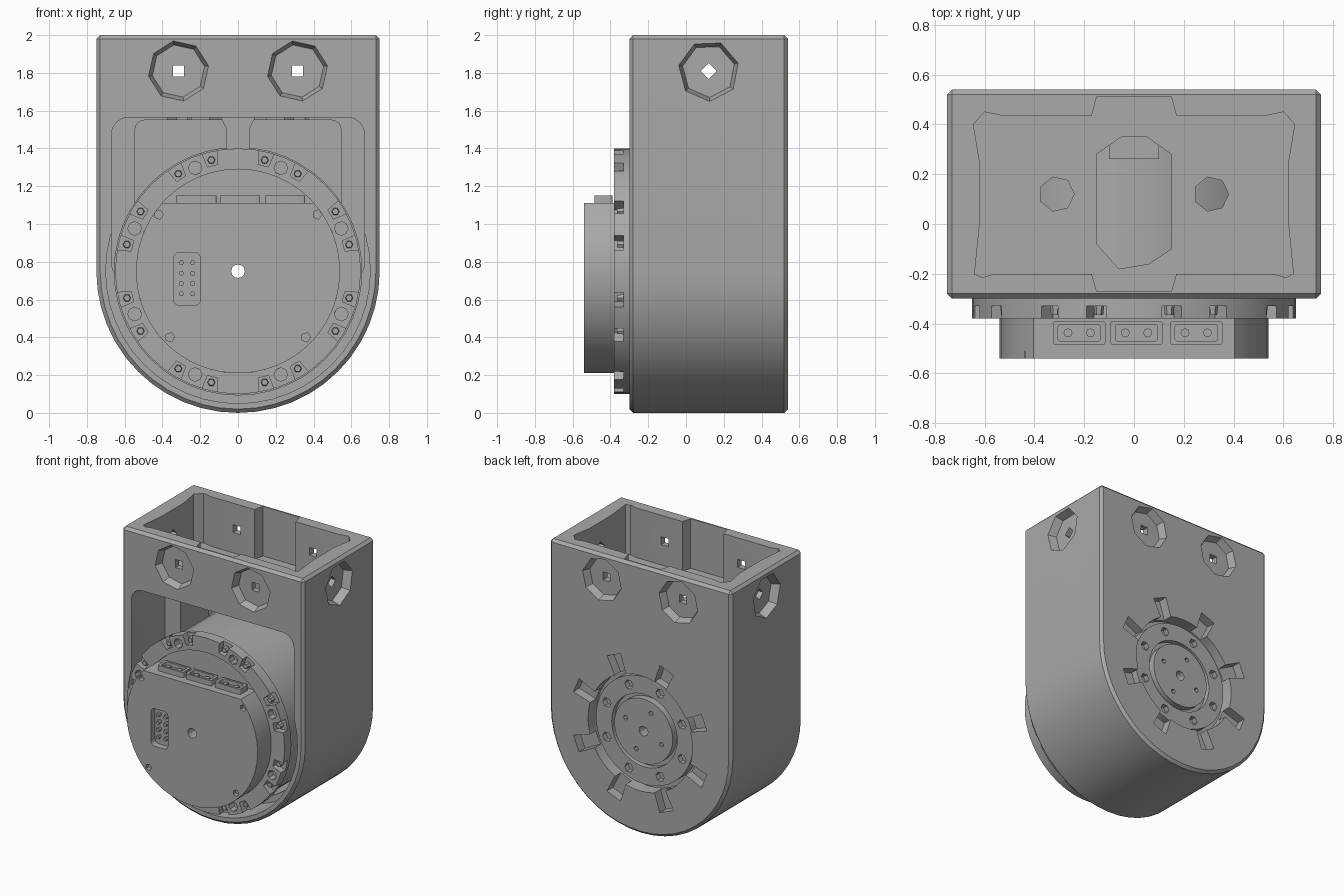
import bpy, bmesh
from math import sin, cos, pi, radians

cube = bpy.data.objects.get("Cube")
if cube:
    bpy.data.objects.remove(cube, do_unlink=True)

grey = bpy.data.materials.new("plain_grey")
grey.use_nodes = True
grey.diffuse_color = (0.4, 0.4, 0.4, 1)
grey.node_tree.nodes["Principled BSDF"].inputs["Base Color"].default_value = grey.diffuse_color

CZ = 0.75                      # height of the motor axis
GROUPS = [radians(22.5 + 45 * k) for k in range(8)]


def arc(r, a0, a1, n, cx=0.0, cy=0.0):
    return [(cx + r * cos(radians(a0 + (a1 - a0) * i / n)),
             cy + r * sin(radians(a0 + (a1 - a0) * i / n))) for i in range(n + 1)]


def disc(r, cx=0.0, cy=CZ, n=48, turn=0):
    return arc(r, turn, turn + 360, n, cx, cy)[:-1]


def polar(r, a):
    return r * cos(a), CZ + r * sin(a)


def rounded(x0, x1, y0, y1, r):
    return (arc(r, 0, 90, 4, x1 - r, y1 - r) + arc(r, 90, 180, 4, x0 + r, y1 - r)
            + arc(r, 180, 270, 4, x0 + r, y0 + r) + arc(r, 270, 360, 4, x1 - r, y0 + r))


def wedge(r0, r1, w0, w1, a):
    """Radial four-sided outline around the motor axis."""
    return [(r * cos(a) - t * sin(a), CZ + r * sin(a) + t * cos(a))
            for r, t in ((r0, -w0), (r1, -w1), (r1, w1), (r0, w0))]


def prism(pts, axis, lo, hi, taper=1.0):
    return pts, axis, lo, hi, taper


def solid(name, *prisms):
    """One object made of outlines extruded along an axis."""
    bm = bmesh.new()
    for pts, axis, lo, hi, taper in prisms:
        cx = sum(p[0] for p in pts) / len(pts)
        cy = sum(p[1] for p in pts) / len(pts)
        rows = []
        for h, s in ((lo, 1.0), (hi, taper)):
            row = []
            for p, q in pts:
                p, q = cx + (p - cx) * s, cy + (q - cy) * s
                row.append(bm.verts.new({"x": (h, p, q), "y": (p, h, q), "z": (p, q, h)}[axis]))
            rows.append(row)
        a, b = rows
        bm.faces.new(a)
        bm.faces.new(b[::-1])
        for i in range(len(a)):
            j = (i + 1) % len(a)
            bm.faces.new((a[i], b[i], b[j], a[j]))
    bmesh.ops.recalc_face_normals(bm, faces=bm.faces)
    mesh = bpy.data.meshes.new(name)
    bm.to_mesh(mesh)
    bm.free()
    mesh.materials.append(grey)
    ob = bpy.data.objects.new(name, mesh)
    bpy.context.collection.objects.link(ob)
    return ob


def activate(ob):
    bpy.ops.object.select_all(action="DESELECT")
    ob.select_set(True)
    bpy.context.view_layer.objects.active = ob


def cut(ob, *prisms):
    cutter = solid("cutter", *prisms)
    cutter.hide_render = True
    mod = ob.modifiers.new("cut", "BOOLEAN")
    mod.operation, mod.solver, mod.use_self = "DIFFERENCE", "EXACT", True
    mod.object = cutter
    activate(ob)
    bpy.ops.object.modifier_apply(modifier=mod.name)
    bpy.data.objects.remove(cutter, do_unlink=True)


def chamfer(ob, width):
    bm = bmesh.new()
    bm.from_mesh(ob.data)
    edges = [e for e in bm.edges if e.calc_face_angle(0) > 1]
    bmesh.ops.bevel(bm, geom=edges, offset=width, segments=1, affect="EDGES")
    bm.to_mesh(ob.data)
    bm.free()


# Housing shell: U-shaped block with chamfered rims
housing = solid("housing", prism([(0.75, 2), (-0.75, 2)] + arc(0.75, 180, 360, 24, 0, CZ),
                                 "y", -0.3, 0.54))
chamfer(housing, 0.02)

# Upper socket with shallow widening in the long walls
half = [(0.64, -0.2), (0.62, 0.0), (0.62, 0.25), (0.645, 0.4), (0.6, 0.45), (0.53, 0.435),
        (0.17, 0.435), (0.15, 0.51)]
front_half = [(0.15, -0.27), (0.17, -0.2), (0.56, -0.2), (0.61, -0.215)]
side = front_half + half
socket = side + [(-x, y) for x, y in reversed(side)]
cut(housing, prism(socket, "z", 1.63, 2.1))
cable_hole = [(0.15, -0.1), (0.15, 0.28), (0.05, 0.35), (-0.05, 0.35),
              (-0.15, 0.28), (-0.15, -0.08), (-0.06, -0.18), (0.06, -0.16)]
cut(housing, prism(cable_hole, "z", 1.5, 1.7),
    *[prism(disc(0.07, s * 0.31, 0.12, 7), "z", 1.5, 1.7) for s in (-1, 1)])

# Motor bay: front window, deep back pocket and round seat
cut(housing, prism(rounded(-0.67, 0.67, 0.7, 1.565, 0.09), "y", -0.4, 0.1))
cut(housing, prism(rounded(-0.545, 0.545, 0.72, 1.55, 0.05), "y", 0.0, 0.43))
cut(housing, prism(disc(0.7), "y", -0.4, -0.02))
cut(housing, prism(disc(0.655), "y", -0.1, 0.44))

# Mounting screw seats on front, back and both sides
seats, bores = [], []
for s in (-1, 1):
    for wall, inward in ((-0.3, 1), (0.54, -1)):
        seats.append(prism(disc(0.165, s * 0.315, 1.81, 8, 10), "y",
                           wall - inward * 0.01, wall + inward * 0.055, 0.85))
    seats.append(prism(disc(0.165, 0.12, 1.81, 7, 15), "x", s * 0.76, s * 0.69, 0.85))
    bores.append(prism(disc(0.042, s * 0.315, 1.81, 4, 45), "y", -0.4, 0.6))
bores.append(prism(disc(0.042, 0.12, 1.81, 4, 0), "x", -0.8, 0.8))
cut(housing, *seats)
cut(housing, *bores)

# Back opening with radial screw notches
cut(housing, prism(disc(0.43), "y", 0.4, 0.6))
cut(housing, *[prism(wedge(0.38, 0.57, 0.045, 0.06, a), "y", 0.47, 0.6) for a in GROUPS])

# Central rib under the socket floor
rib = solid("bay_rib", prism([(-0.06, 1.36), (0.06, 1.36), (0.06, 1.5), (0.1, 1.58),
                              (-0.1, 1.58), (-0.06, 1.5)], "y", 0.26, 0.45))

# Motor barrel and its front plate
barrel = solid("motor_barrel", prism(disc(0.62), "y", -0.32, 0.41))
plate = solid("motor_front_plate", prism(disc(0.56), "y", -0.365, -0.31))

# Flange ring with screw pockets in eight groups
flange = solid("flange_ring", prism(disc(0.65), "y", -0.38, -0.3))
cut(flange, prism(disc(0.54), "y", -0.5, -0.2))
pockets = []
for a in GROUPS:
    pockets.append(prism(disc(0.036, *polar(0.592, a), 8), "y", -0.4, -0.325))
    for s in (-1, 1):
        pockets.append(prism(wedge(0.575, 0.68, 0.028, 0.045, a + s * radians(9)),
                             "y", -0.4, -0.33))
cut(flange, *pockets)
screws = solid("flange_screws", *[
    prism(disc(0.022, *polar(0.605, a + s * radians(9)), 6), "y", -0.32, -0.365, 0.8)
    for a in GROUPS for s in (-1, 1)])

# Round front cover with flat top
flat = 41.8
cover = solid("motor_cover", prism(arc(0.54, 180 - flat, 360 + flat, 48, 0, CZ),
                                   "y", -0.54, -0.35))
cut(cover, prism(rounded(-0.34, -0.2, 0.57, 0.85, 0.03), "y", -0.6, -0.49),
    *[prism(disc(0.025, x, z, 5), "y", -0.6, -0.51)
      for x, z in ((-0.42, 1.05), (0.42, 1.05), (-0.36, 0.4), (0.36, 0.4))])
pins = solid("port_pins", *[prism(disc(0.014, -0.27 + s * 0.03, 0.63 + i * 0.055, 6),
                                  "y", -0.52, -0.48) for i in range(4) for s in (-1, 1)])

# Three cable connectors on the flat top
connectors = solid("connectors", *[prism(rounded(x - 0.105, x + 0.105, -0.485, -0.39, 0.01),
                                         "z", 1.09, 1.15) for x in (-0.22, 0.01, 0.25)])
cut(connectors, *[prism(rounded(x - 0.085, x + 0.085, -0.47, -0.405, 0.01), "z", 1.12, 1.2)
                  for x in (-0.22, 0.01, 0.25)])
contacts = solid("connector_pins", *[prism(disc(0.018, x + s * 0.045, -0.437, 8), "z", 1.11, 1.14)
                                     for x in (-0.22, 0.01, 0.25) for s in (-1, 1)])

# Output rotor on the back
rotor = solid("output_rotor", prism(disc(0.4), "y", 0.38, 0.49))
cut(rotor, prism(disc(0.27), "y", 0.45, 0.6),
    *[prism(disc(0.035, *polar(0.335, a), 6), "y", 0.45, 0.6) for a in GROUPS])
hub = solid("output_hub", prism(disc(0.24), "y", 0.38, 0.5))
cut(hub, *[prism(disc(0.018, *polar(0.16, a), 6), "y", 0.45, 0.6) for a in GROUPS[::2]])

# Shaft bore through the whole motor
for ob in (barrel, plate, cover, rotor, hub):
    cut(ob, prism(disc(0.036, 0, CZ, 12), "y", -0.7, 0.7))

for ob in (housing, rib, barrel, plate, flange, screws, cover, pins, connectors, contacts, rotor, hub):
    activate(ob)
    bpy.ops.object.shade_smooth_by_angle(angle=radians(25))
